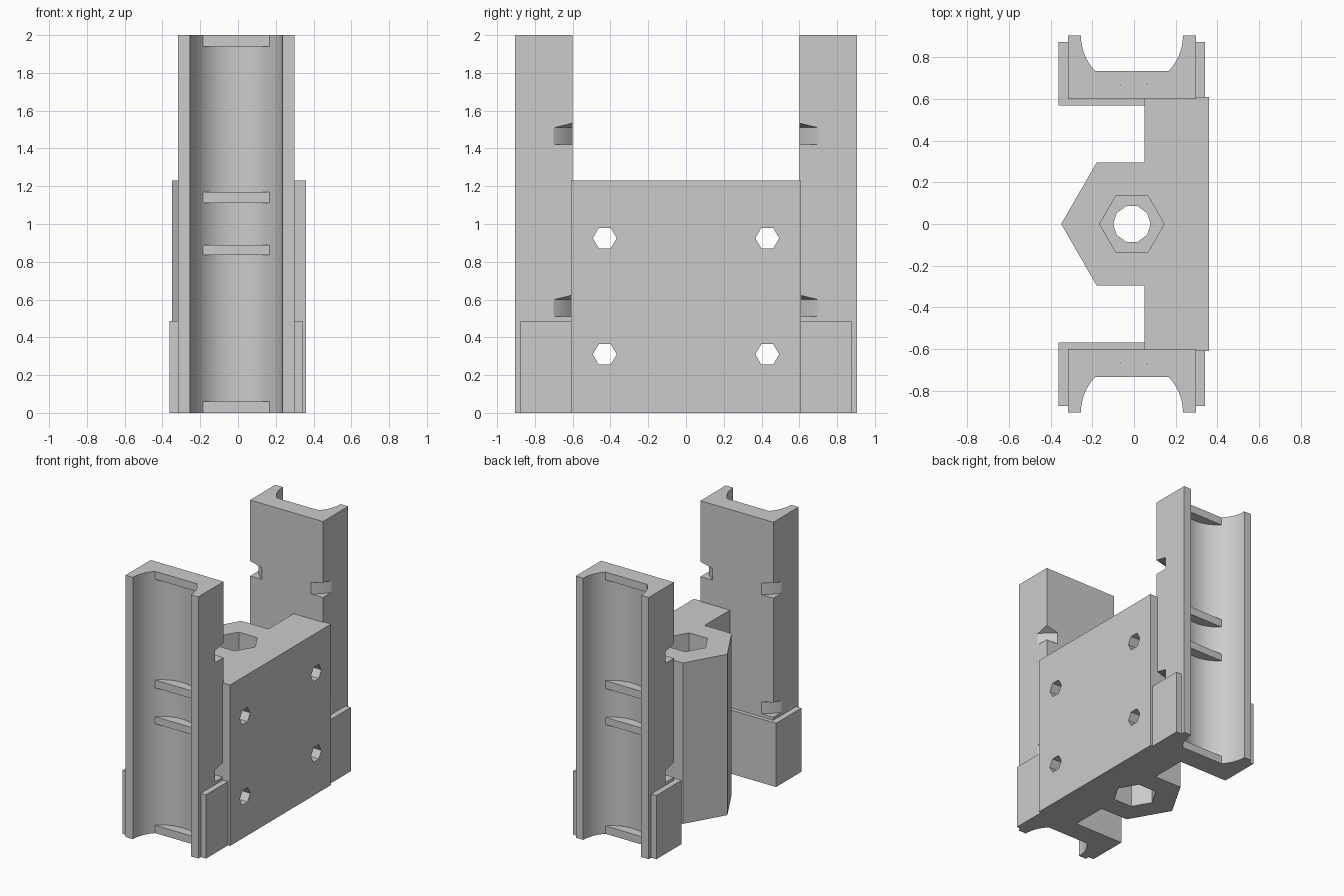
import bpy, bmesh, math
from mathutils import Matrix, Vector

cube = bpy.data.objects.get("Cube")
if cube:
    bpy.data.objects.remove(cube, do_unlink=True)

grey = bpy.data.materials.new("plain grey")
grey.use_nodes = True
grey.diffuse_color = (0.6, 0.6, 0.6, 1)
grey.node_tree.nodes["Principled BSDF"].inputs["Base Color"].default_value = (0.6, 0.6, 0.6, 1)

CX = -0.01              # x of the channel and nut axes
CY, R = 0.905, 0.245    # channel axis and radius
RIB_Y = 0.735           # flat front of the ribs


def finish(name, bm):
    bmesh.ops.recalc_face_normals(bm, faces=bm.faces)
    mesh = bpy.data.meshes.new(name)
    bm.to_mesh(mesh)
    bm.free()
    mesh.materials.append(grey)
    obj = bpy.data.objects.new(name, mesh)
    bpy.context.collection.objects.link(obj)
    return obj


def extrude(name, outline, z0, z1, side=1):
    """Prism from an (x, y) outline; side=-1 mirrors it to the front."""
    bm = bmesh.new()
    face = bm.faces.new([bm.verts.new((x, y * side, z0)) for x, y in outline])
    new = bmesh.ops.extrude_face_region(bm, geom=[face])["geom"]
    bmesh.ops.translate(bm, vec=(0, 0, z1 - z0),
                        verts=[v for v in new if isinstance(v, bmesh.types.BMVert)])
    return finish(name, bm)


def arc(a0, a1, steps):
    """Points on the channel wall, angles in radians."""
    angles = [a0 + (a1 - a0) * i / steps for i in range(steps + 1)]
    return [(CX + R * math.cos(a), CY + R * math.sin(a)) for a in angles]


def drill(name, radius, sides, depth, centre, axis="Z"):
    """Polygonal cutter with a corner pointing sideways."""
    bm = bmesh.new()
    bmesh.ops.create_cone(bm, cap_ends=True, segments=sides, radius1=radius,
                          radius2=radius, depth=depth,
                          matrix=Matrix.Rotation(math.pi / 2, 4, "Z"))
    # Put a corner exactly on the x axis
    v = bm.verts[:][0].co
    turn = Matrix.Rotation(-math.atan2(v.y, v.x), 4, "Z")
    bmesh.ops.transform(bm, matrix=turn, verts=bm.verts)
    if axis == "X":     # corner points along y, length along x
        swap = Matrix(((0, 0, 1, 0), (1, 0, 0, 0), (0, 1, 0, 0), (0, 0, 0, 1)))
        bmesh.ops.transform(bm, matrix=swap, verts=bm.verts)
    bmesh.ops.translate(bm, vec=Vector(centre), verts=bm.verts)
    return finish(name, bm)


def tie_ring(z, side):
    """Ring cutter with a rising conical top, around the channel axis."""
    bm = bmesh.new()
    n = 96
    section = [(0.369, z), (0.55, z), (0.55, z + 0.159), (0.369, z + 0.09)]
    rings = [[bm.verts.new((CX + r * math.cos(math.tau * i / n),
                            CY * side + r * math.sin(math.tau * i / n), h))
              for i in range(n)] for r, h in section]
    for k in range(4):
        a, b = rings[k], rings[(k + 1) % 4]
        for i in range(n):
            j = (i + 1) % n
            bm.faces.new((a[i], a[j], b[j], b[i]))
    return finish("tie_cutter", bm)


def cut(obj, cutter):
    cutter.hide_render = True
    bpy.context.view_layer.objects.active = obj
    mod = obj.modifiers.new("cut", "BOOLEAN")
    mod.operation = "DIFFERENCE"
    mod.solver = "EXACT"
    mod.object = cutter
    bpy.ops.object.modifier_apply(modifier=mod.name)
    bpy.data.objects.remove(cutter, do_unlink=True)


def smooth(obj):
    bpy.ops.object.select_all(action="DESELECT")
    obj.select_set(True)
    bpy.context.view_layer.objects.active = obj
    bpy.ops.object.shade_smooth_by_angle(angle=math.radians(25))


# Central body: mounting plate with a pointed nut housing
half = [(0.36, 0.61), (0.05, 0.61), (0.05, 0.295), (-0.18, 0.295)]
body = extrude("plate_and_nut_housing",
               half + [(-0.35, 0)] + [(x, -y) for x, y in reversed(half)], 0, 1.23)
cut(body, drill("rod_cutter", 0.09, 10, 3, (CX, 0, 0.6)))
for z in (0, 1.23):     # hexagonal nut pockets
    cut(body, drill("nut_cutter", 0.155, 6, 0.5, (CX, 0, z)))
for y in (-0.43, 0.43):  # screw holes
    for z in (0.31, 0.925):
        cut(body, drill("screw_cutter", 0.063, 6, 1, (0.2, y, z), "X"))

# Bearing posts at both ends
x0, x1, inner = -0.318, 0.298, 0.6
rib_angle = math.asin((CY - RIB_Y) / R)
for side, word in ((-1, "front"), (1, "back")):
    post = extrude(word + "_post",
                   [(x0, CY), (x0, inner), (x1, inner), (x1, CY)]
                   + arc(0, -math.pi, 40), 0, 2, side)
    for z in (0.51, 1.42):   # cable tie slots on the inner corners
        cut(post, tie_ring(z, side))
    smooth(post)

    # Sleeve wrapped around the foot of the post
    extrude(word + "_foot_sleeve",
            [(-0.362, 0.57), (0.342, 0.57), (0.342, 0.875), (x1, 0.875),
             (x1, inner), (x0, inner), (x0, 0.875), (-0.362, 0.875)], 0, 0.487, side)

    # Ribs that hold the bearings in the channel
    for i, (z0, z1) in enumerate(((0, 0.06), (0.835, 0.89), (1.11, 1.17), (1.94, 2))):
        rib = extrude(f"{word}_rib_{i + 1}",
                      arc(-rib_angle, rib_angle - math.pi, 24), z0, z1, side)
        smooth(rib)
